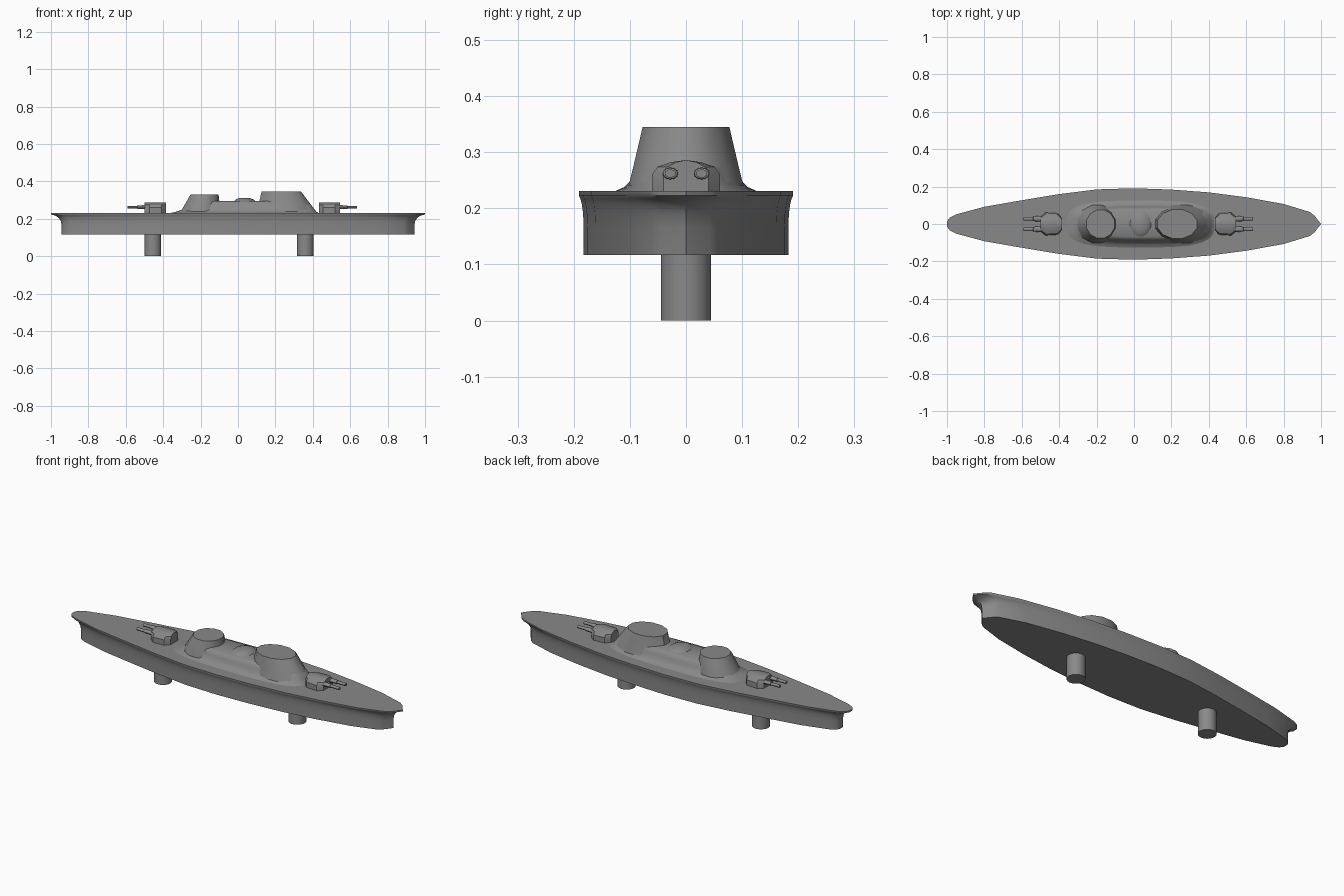
import bpy, bmesh, math

if "Cube" in bpy.data.objects:
    bpy.data.objects.remove(bpy.data.objects["Cube"])

grey = bpy.data.materials.new("ship grey")
grey.diffuse_color = (0.25, 0.25, 0.25, 1)
grey.use_nodes = True
grey.node_tree.nodes["Principled BSDF"].inputs["Base Color"].default_value = grey.diffuse_color


def loft(name, rings, angle=35):
    """Skin a closed solid through equal-length rings of 3D points."""
    bm = bmesh.new()
    loops = [[bm.verts.new(p) for p in r] for r in rings]
    n = len(loops[0])
    for a, b in zip(loops, loops[1:]):
        for i in range(n):
            j = (i + 1) % n
            bm.faces.new((a[i], a[j], b[j], b[i]))
    bm.faces.new(loops[0][::-1])
    bm.faces.new(loops[-1])
    bmesh.ops.recalc_face_normals(bm, faces=bm.faces)
    me = bpy.data.meshes.new(name)
    bm.to_mesh(me)
    bm.free()
    me.materials.append(grey)
    ob = bpy.data.objects.new(name, me)
    bpy.context.collection.objects.link(ob)
    bpy.ops.object.select_all(action='DESELECT')
    ob.select_set(True)
    bpy.context.view_layer.objects.active = ob
    bpy.ops.object.shade_smooth_by_angle(angle=math.radians(angle))
    return ob


def oval(x0, x1, hw, z, n=32, p=1.0):
    """Superellipse ring spanning x0..x1; p below 1 makes it boxier."""
    cx, rx = (x0 + x1) / 2, (x1 - x0) / 2
    pts = []
    for i in range(n):
        t = 2 * math.pi * (i + 0.5) / n
        c, s = math.cos(t), math.sin(t)
        pts.append((cx + rx * math.copysign(abs(c) ** p, c),
                    hw * math.copysign(abs(s) ** p, s), z))
    return pts


# Hull: one deck outline, scaled at each height to give the flared rim
half = [(-1, 0.014), (-0.985, 0.034), (-0.95, 0.052), (-0.8, 0.092), (-0.6, 0.127),
        (-0.4, 0.16), (-0.2, 0.185), (0, 0.191), (0.2, 0.184), (0.4, 0.169),
        (0.6, 0.143), (0.8, 0.107), (0.94, 0.064), (0.965, 0.045)]
outline = half + [(1.0, 0)] + [(x, -y) for x, y in reversed(half)]
levels = [(0.117, 0.943, 0.955), (0.165, 0.943, 0.955), (0.19, 0.948, 0.96),
          (0.207, 0.96, 0.972), (0.217, 0.978, 0.985), (0.223, 1, 1), (0.231, 1, 1)]
loft("hull", [[(x * sx, y * sy, z) for x, y in outline] for z, sx, sy in levels], 50)

# Two round pegs under the hull
for name, x in (("rear_peg", -0.455), ("front_peg", 0.36)):
    loft(name, [oval(x - 0.045, x + 0.045, 0.045, z, 24) for z in (0, 0.125)])

# Superstructure base with a flared foot
loft("superstructure", [oval(x0, x1, hw, z, 40, 0.62) for x0, x1, hw, z in (
    (-0.37, 0.435, 0.13, 0.229), (-0.33, 0.42, 0.11, 0.238), (-0.295, 0.41, 0.098, 0.25),
    (-0.275, 0.395, 0.09, 0.27), (-0.26, 0.37, 0.082, 0.288), (-0.23, 0.34, 0.068, 0.296))], 60)

# Towers and the low funnel between them
loft("rear_tower", [oval(x0, x1, hw, z, 12) for x0, x1, hw, z in (
    (-0.31, -0.08, 0.104, 0.24), (-0.285, -0.095, 0.095, 0.28), (-0.257, -0.101, 0.078, 0.329))])
loft("front_tower", [oval(x0, x1, hw, z, 12) for x0, x1, hw, z in (
    (0.08, 0.42, 0.106, 0.24), (0.105, 0.395, 0.097, 0.275), (0.122, 0.341, 0.08, 0.345))])
loft("funnel", [oval(0.035 - r, 0.035 + r, r * 1.2, z, 16) for r, z in (
    (0.065, 0.288), (0.05, 0.302), (0.03, 0.311))], 60)


# Gun turrets with twin barrels, facing outward at each end
def turret(name, x, d):
    rings = []
    for dx, w in ((-0.057, 0.032), (-0.035, 0.057), (0.03, 0.061), (0.057, 0.04)):
        prof = [(w, 0.228), (w, 0.26), (w * 0.83, 0.274), (w * 0.45, 0.282), (0, 0.286)]
        prof += [(-y, z) for y, z in reversed(prof[:-1])]
        rings.append([(x + d * dx, y, z) for y, z in prof])
    loft(name + "_turret", rings, 30)
    for side, s in (("left", 1), ("right", -1)):
        barrel = []
        for dx, r in ((0.03, 0.015), (0.095, 0.013), (0.096, 0.010), (0.147, 0.010)):
            barrel.append([(x + d * dx, s * 0.028 + r * math.cos(a), 0.262 + 0.75 * r * math.sin(a))
                           for a in [i * math.pi / 6 for i in range(12)]])
        loft(f"{name}_{side}_barrel", barrel)


turret("rear", -0.443, -1)
turret("front", 0.489, 1)
